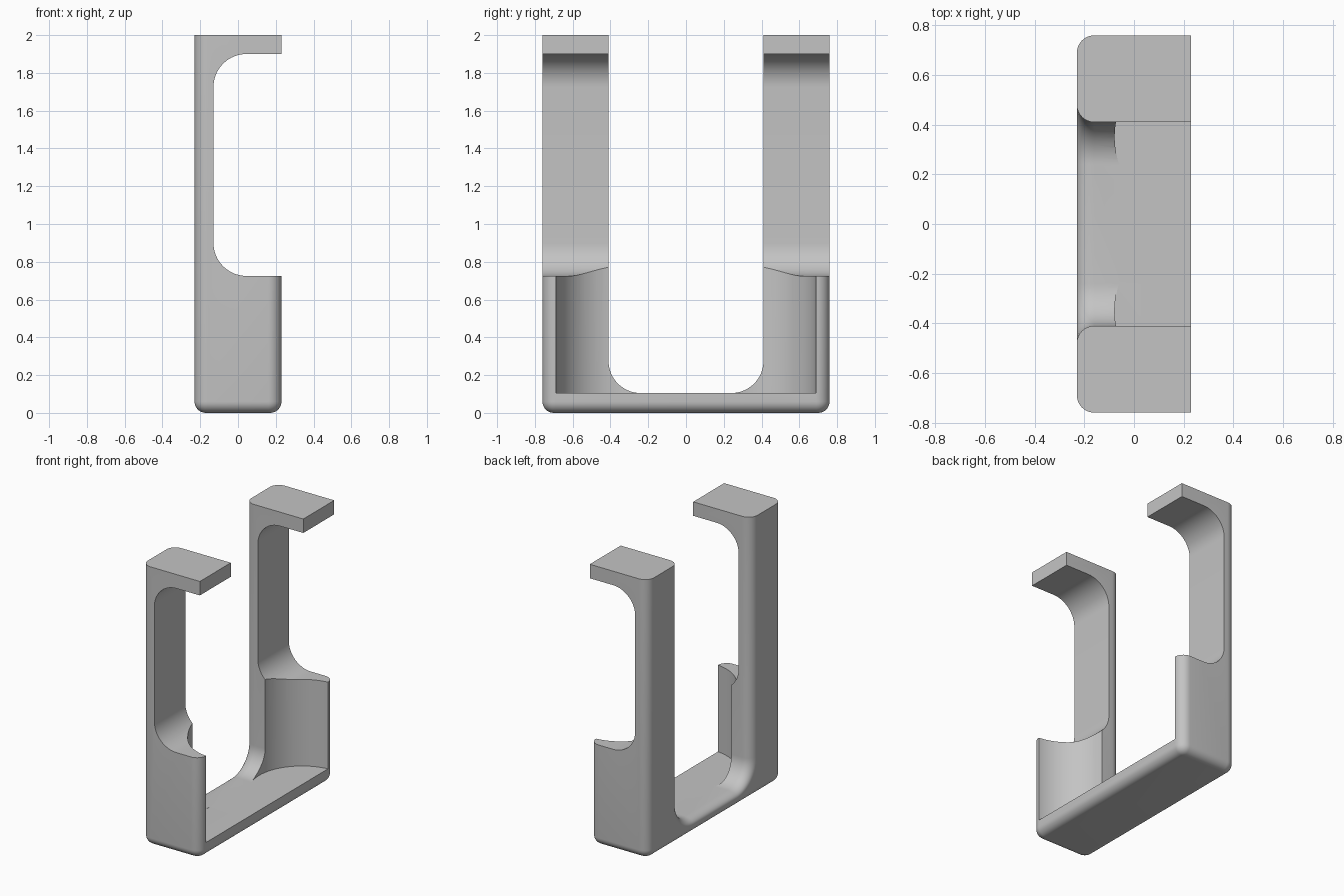
import bpy, bmesh
from math import sin, cos, pi, radians

old = bpy.data.objects.get("Cube")
if old:
    bpy.data.objects.remove(old, do_unlink=True)

HX, HY, TOP = 0.23, 0.76, 2.0          # half depth, half width, height
FLOOR, GAP = 0.105, 0.41               # floor height, half width of the opening

grey = bpy.data.materials.new("plain_grey")
grey.use_nodes = True
colour = (0.55, 0.55, 0.55, 1)
grey.diffuse_color = colour
grey.node_tree.nodes["Principled BSDF"].inputs["Base Color"].default_value = colour


def make_object(name, bm):
    bmesh.ops.recalc_face_normals(bm, faces=bm.faces)
    mesh = bpy.data.meshes.new(name)
    bm.to_mesh(mesh)
    bm.free()
    obj = bpy.data.objects.new(name, mesh)
    obj.data.materials.append(grey)
    bpy.context.collection.objects.link(obj)
    return obj


def loft(name, sections):
    """Skin matching closed loops of points and cap both ends."""
    bm = bmesh.new()
    rings = [[bm.verts.new(p) for p in s] for s in sections]
    n = len(rings[0])
    for a, b in zip(rings, rings[1:]):
        for i in range(n):
            j = (i + 1) % n
            bm.faces.new((a[i], a[j], b[j], b[i]))
    bm.faces.new(rings[0])
    bm.faces.new(rings[-1])
    return make_object(name, bm)


def box(name, x0, x1, y0, y1, z0, z1):
    loop = [(x0, y0), (x1, y0), (x1, y1), (x0, y1)]
    return loft(name, [[(x, y, z) for x, y in loop] for z in (z0, z1)])


def arc(cu, cv, ru, rv, start, end, steps=16):
    angles = [radians(start + (end - start) * i / steps) for i in range(steps + 1)]
    return [(cu + ru * cos(a), cv + rv * sin(a)) for a in angles]


def combine(target, tool, operation):
    mod = target.modifiers.new(operation.lower(), "BOOLEAN")
    mod.operation, mod.solver, mod.object = operation, "EXACT", tool
    bpy.ops.object.select_all(action="DESELECT")
    bpy.context.view_layer.objects.active = target
    target.select_set(True)
    bpy.ops.object.modifier_apply(modifier=mod.name)
    bpy.data.objects.remove(tool, do_unlink=True)


# Block with rounded uprights and a rounded bottom edge
frame = box("holder_frame", -HX, HX, -HY, HY, 0, TOP)
bm = bmesh.new()
bm.from_mesh(frame.data)
uprights = [e for e in bm.edges if abs(e.verts[0].co.z - e.verts[1].co.z) > 1]
bmesh.ops.bevel(bm, geom=uprights, offset=0.07, segments=10, profile=0.5, affect="EDGES")
bottom = [e for e in bm.edges if all(v.co.z < 0.001 for v in e.verts)]
bmesh.ops.bevel(bm, geom=bottom, offset=0.06, segments=8, profile=0.5, affect="EDGES")
bmesh.ops.recalc_face_normals(bm, faces=bm.faces)
bm.to_mesh(frame.data)
bm.free()

# Filleted side recess that leaves a thin back plate and a top hook
r = 0.175
recess = [(0.5, 0.725)] + arc(-0.13 + r, 0.725 + r, r, r, 270, 180) \
    + arc(-0.13 + r, 1.9 - r, r, r, 180, 90) + [(0.5, 1.9)]
combine(frame, loft("recess_cutter", [[(x, y, z) for x, z in recess] for y in (-1, 1)]),
        "DIFFERENCE")

# Square front edge on the hooks
combine(frame, box("hook_bar", 0.1, HX, -HY, HY, 1.9, TOP), "UNION")


# U-shaped opening, flared towards the back to round its rim
def opening(x, d):
    r, low = 0.17, 0.6 * d
    cy, cz = GAP - r, FLOOR + r
    right = [(GAP + d, 2.3)] + arc(cy, cz, r + d, r + low, 0, -90)
    loop = right + [(-y, z) for y, z in reversed(right)]
    return [(x, y, z) for y, z in loop]


rim, steps = 0.07, 8
sections = [opening(-0.4, rim)]
for i in range(steps + 1):
    a = pi / 2 * i / steps
    sections.append(opening(-HX + rim * (1 - cos(a)), rim * (1 - sin(a))))
sections.append(opening(0.4, 0))
combine(frame, loft("opening_cutter", sections), "DIFFERENCE")

# Round pockets in the lower cheeks, limited to below the hooks
for side in (-1, 1):
    ring = arc(0.263, side * 0.35, 0.341, 0.341, 0, 360, 96)[:-1]
    pocket = loft("pocket_cutter", [[(x, y, z) for x, y in ring] for z in (FLOOR, 1.3)])
    combine(frame, pocket, "DIFFERENCE")

# Clean up and shade
bm = bmesh.new()
bm.from_mesh(frame.data)
bmesh.ops.remove_doubles(bm, verts=bm.verts, dist=0.0002)
bm.to_mesh(frame.data)
bm.free()
bpy.ops.object.select_all(action="DESELECT")
frame.select_set(True)
bpy.context.view_layer.objects.active = frame
bpy.ops.object.shade_smooth_by_angle(angle=radians(30))
